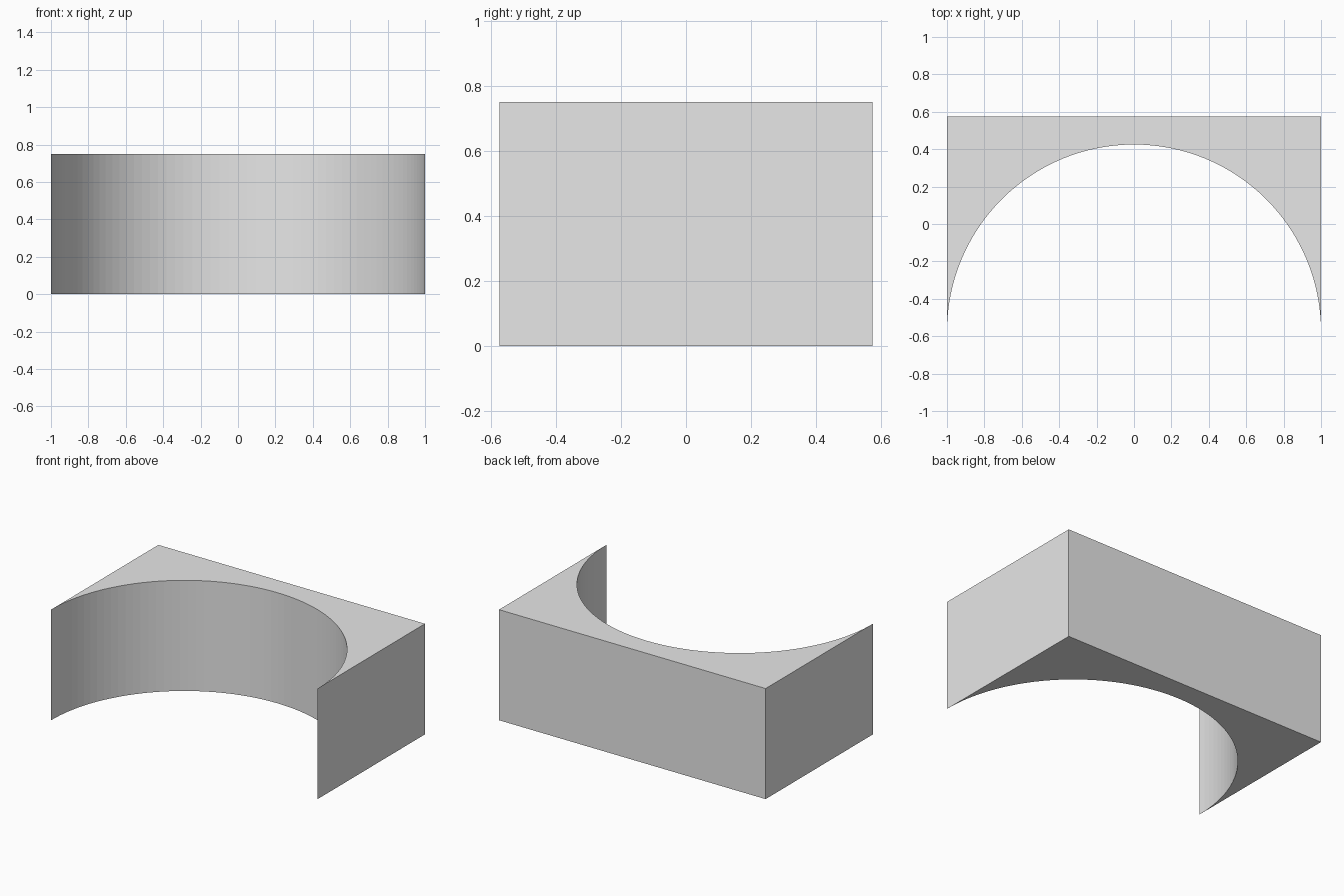
import bpy, bmesh
from math import sin, cos, pi

cube = bpy.data.objects.get("Cube")
if cube:
    bpy.data.objects.remove(cube, do_unlink=True)

HEIGHT, HALF_DEPTH, RADIUS, SEGMENTS = 0.75, 0.575, 1.0, 64

# Plain grey material
grey = bpy.data.materials.new("plain grey")
grey.use_nodes = True
colour = (0.8, 0.8, 0.8, 1)
grey.diffuse_color = colour
grey.node_tree.nodes["Principled BSDF"].inputs["Base Color"].default_value = colour

# Plan outline: half-circle recess open to the front, square corners at the back
outline = [(RADIUS * cos(pi * i / SEGMENTS), RADIUS * sin(pi * i / SEGMENTS) - HALF_DEPTH)
           for i in range(SEGMENTS + 1)]
outline += [(-RADIUS, HALF_DEPTH), (RADIUS, HALF_DEPTH)]

# Block with the recess, raised from the outline
bm = bmesh.new()
base = bm.faces.new([bm.verts.new((x, y, 0)) for x, y in outline])
raised = bmesh.ops.extrude_face_region(bm, geom=[base], use_keep_orig=True)
top = [v for v in raised["geom"] if isinstance(v, bmesh.types.BMVert)]
bmesh.ops.translate(bm, verts=top, vec=(0, 0, HEIGHT))
bmesh.ops.recalc_face_normals(bm, faces=bm.faces)

mesh = bpy.data.meshes.new("arched_block")
bm.to_mesh(mesh)
bm.free()
mesh.materials.append(grey)
block = bpy.data.objects.new("arched_block", mesh)
bpy.context.collection.objects.link(block)
